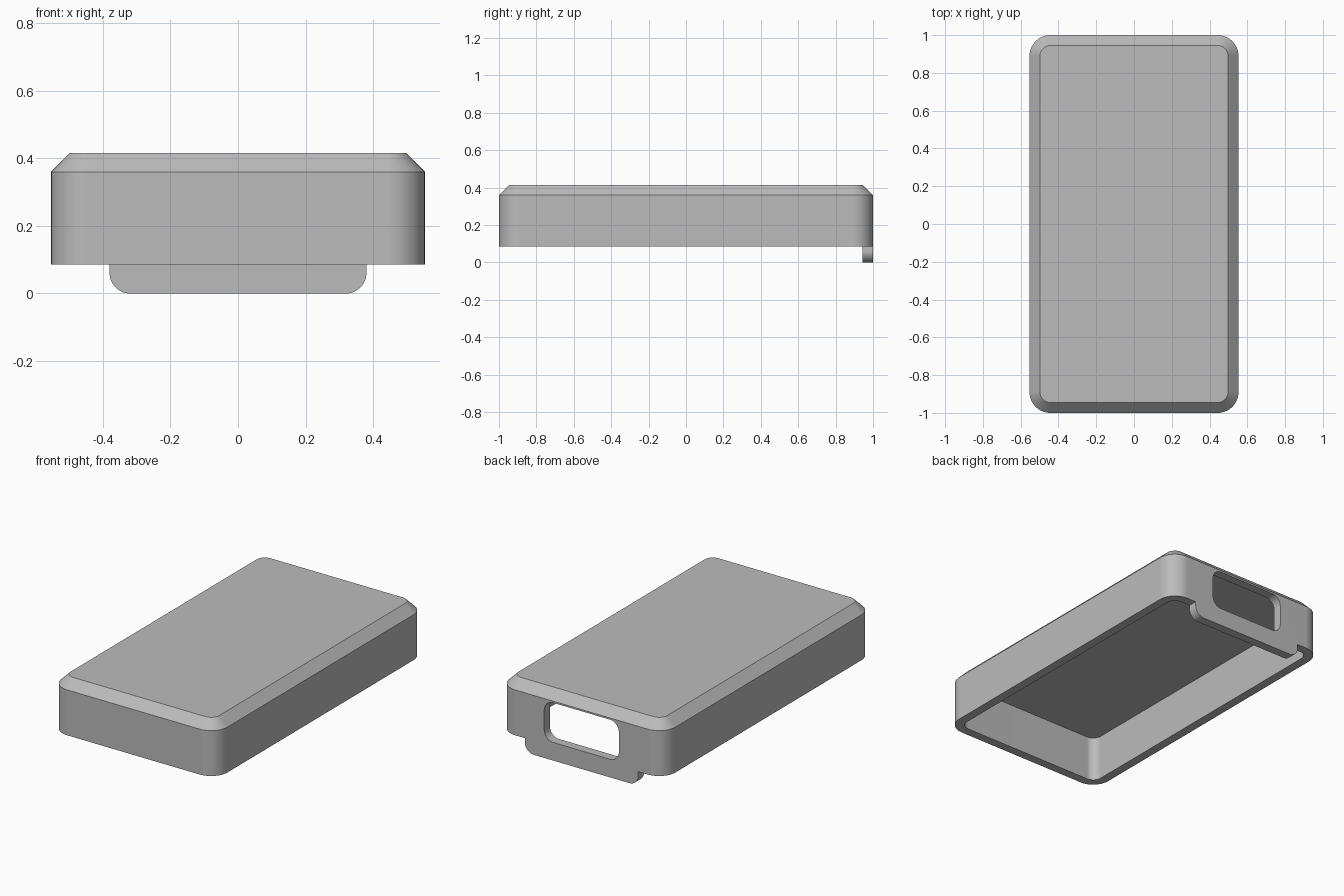
import bpy, bmesh, math
from math import pi, sin, cos

if "Cube" in bpy.data.objects:
    bpy.data.objects.remove(bpy.data.objects["Cube"], do_unlink=True)

HALF_X, HALF_Y = 0.553, 1.0
BASE, SHOULDER, TOP = 0.085, 0.36, 0.415
WALL, RADIUS = 0.055, 0.11

grey = bpy.data.materials.new("plain grey")
grey.use_nodes = True
grey.diffuse_color = (0.5, 0.5, 0.5, 1)
grey.node_tree.nodes["Principled BSDF"].inputs["Base Color"].default_value = (0.5, 0.5, 0.5, 1)


def rounded_rect(hx, hy, r, steps=12):
    """Outline of a rounded rectangle, counter-clockwise."""
    pts = []
    for k, (sx, sy) in enumerate([(1, 1), (-1, 1), (-1, -1), (1, -1)]):
        for i in range(steps + 1):
            a = pi / 2 * (k + i / steps)
            pts.append((sx * (hx - r) + r * cos(a), sy * (hy - r) + r * sin(a)))
    return pts


def loft(name, rings):
    """Skin a stack of matching rings and cap both ends."""
    bm = bmesh.new()
    loops = [[bm.verts.new(p) for p in ring] for ring in rings]
    for low, high in zip(loops, loops[1:]):
        for i in range(len(low)):
            j = (i + 1) % len(low)
            bm.faces.new((low[i], low[j], high[j], high[i]))
    bm.faces.new(loops[0])
    bm.faces.new(loops[-1])
    bmesh.ops.recalc_face_normals(bm, faces=bm.faces)
    mesh = bpy.data.meshes.new(name)
    bm.to_mesh(mesh)
    bm.free()
    mesh.materials.append(grey)
    obj = bpy.data.objects.new(name, mesh)
    bpy.context.collection.objects.link(obj)
    return obj


def level(inset, z):
    return [(x, y, z) for x, y in
            rounded_rect(HALF_X - inset, HALF_Y - inset, RADIUS - min(inset, WALL))]


def upright(hx, z0, z1, r, y):
    """Rounded rectangle standing in the xz plane."""
    mid, half = (z0 + z1) / 2, (z1 - z0) / 2
    return [(x, y, mid + z) for x, z in rounded_rect(hx, half, r)]


# Chamfered cover, and the cutter for its hollow underside
cover = loft("cover_shell", [level(0, BASE), level(0, SHOULDER), level(WALL, TOP)])
hollow = loft("hollow_cutter", [level(WALL, BASE - 0.2), level(WALL, SHOULDER)])

# Tab under the back wall, trimmed square where it meets the wall
tab_profile = [(x, min(z, BASE + 0.03)) for x, y, z in upright(0.38, 0, 0.3, 0.06, 0)]
tab = loft("back_tab", [[(x, y, z) for x, z in tab_profile] for y in (HALF_Y - WALL, HALF_Y)])
bm = bmesh.new()
bm.from_mesh(tab.data)
bmesh.ops.remove_doubles(bm, verts=bm.verts, dist=0.0005)
bmesh.ops.dissolve_degenerate(bm, edges=bm.edges, dist=0.0005)
bm.to_mesh(tab.data)
bm.free()

# Port opening through the back wall
port = loft("port_cutter", [upright(0.25, 0.11, 0.35, 0.06, y) for y in (0.85, 1.1)])

for helper, operation in ((hollow, 'DIFFERENCE'), (tab, 'UNION'), (port, 'DIFFERENCE')):
    mod = cover.modifiers.new(helper.name, 'BOOLEAN')
    mod.object, mod.operation, mod.solver = helper, operation, 'EXACT'
    bpy.context.view_layer.objects.active = cover
    bpy.ops.object.modifier_apply(modifier=mod.name)
    bpy.data.objects.remove(helper, do_unlink=True)

# Smooth rounded corners, crisp edges
bpy.ops.object.select_all(action='DESELECT')
cover.select_set(True)
bpy.ops.object.shade_smooth_by_angle(angle=math.radians(30))
normals = cover.modifiers.new("flat_faces", 'WEIGHTED_NORMAL')
normals.keep_sharp = True
